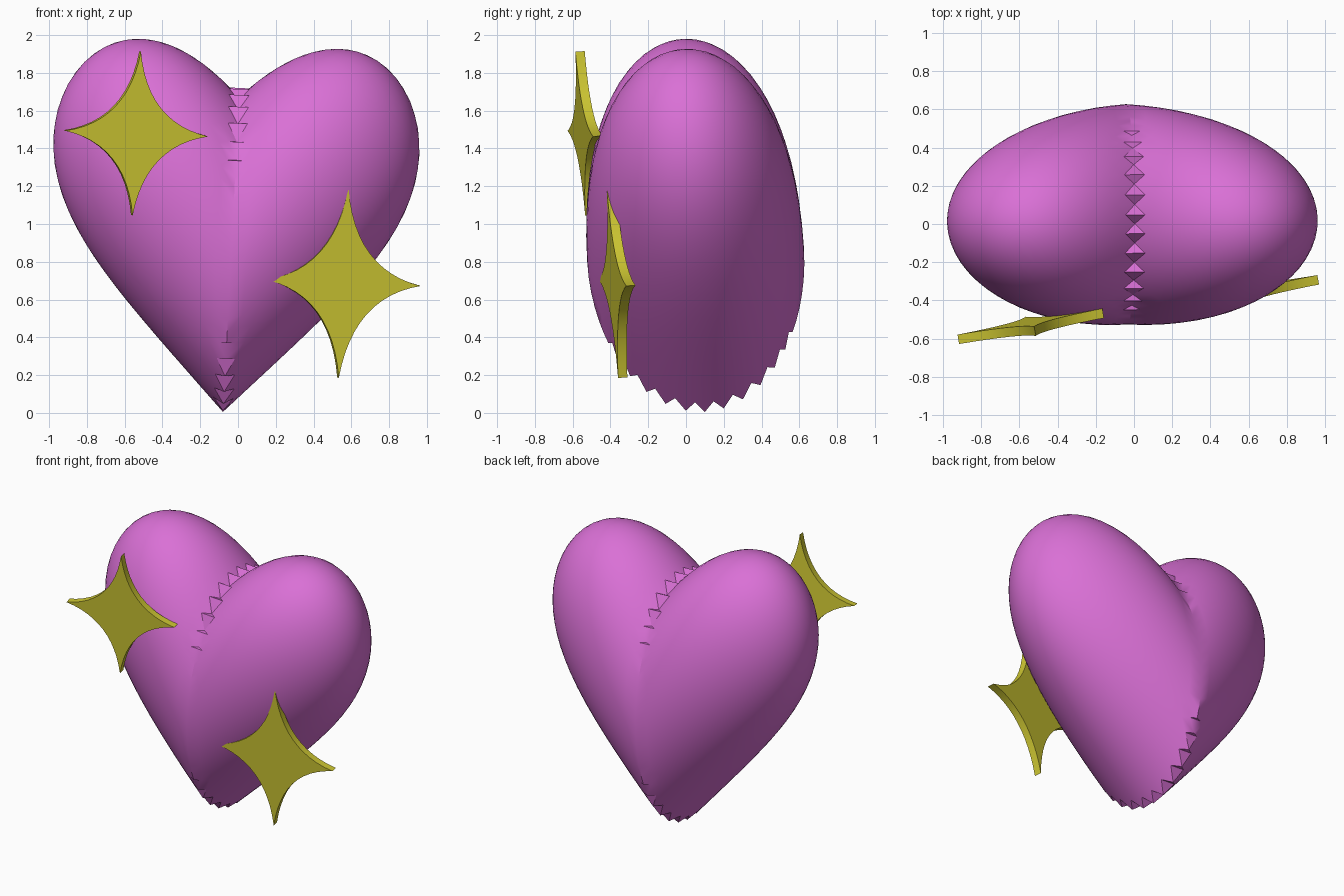
import bpy, bmesh, math
from mathutils import Matrix, Vector

cube = bpy.data.objects.get("Cube")
if cube:
    bpy.data.objects.remove(cube, do_unlink=True)


def make_material(name, color):
    mat = bpy.data.materials.new(name)
    mat.use_nodes = True
    mat.diffuse_color = color
    mat.node_tree.nodes["Principled BSDF"].inputs["Base Color"].default_value = color
    return mat


def add_object(name, bm, mat, matrix, smooth_angle):
    bmesh.ops.recalc_face_normals(bm, faces=bm.faces)
    mesh = bpy.data.meshes.new(name)
    bm.to_mesh(mesh)
    bm.free()
    mesh.materials.append(mat)
    obj = bpy.data.objects.new(name, mesh)
    bpy.context.collection.objects.link(obj)
    obj.matrix_world = matrix
    bpy.ops.object.select_all(action='DESELECT')
    obj.select_set(True)
    bpy.context.view_layer.objects.active = obj
    bpy.ops.object.shade_smooth_by_angle(angle=math.radians(smooth_angle))
    return obj


def rotation(axis, degrees):
    return Matrix.Rotation(math.radians(degrees), 4, axis)


pink = make_material("orchid pink", (0.70, 0.162, 0.672, 1))
gold = make_material("olive gold", (0.61, 0.565, 0.032, 1))

# Slight lean shared by all parts
lean = rotation('X', 3.4) @ rotation('Y', 2.9)

# Heart: a subdivided icosahedron, bent upward away from the middle plane
phi = (1 + 5 ** 0.5) / 2
bm = bmesh.new()
for a in (-1, 1):
    for b in (-phi, phi):
        for co in ((a, 0, b), (0, b, a), (b, a, 0)):
            bm.verts.new(co)
bmesh.ops.convex_hull(bm, input=bm.verts[:])
bmesh.ops.subdivide_edges(bm, edges=bm.edges[:], cuts=11, use_grid_fill=True)
bmesh.ops.triangulate(bm, faces=[f for f in bm.faces if len(f.verts) > 3])
for v in bm.verts:
    n = v.co.normalized()
    x = 0.97 * n.x
    lift = 1.03 * abs(x) - 0.45 * x * x
    v.co = (x, 0.575 * n.y, 0.835 + 0.835 * n.z + lift)
add_object("heart", bm, pink, Matrix.Translation((-0.08, 0.10, 0.005)) @ lean, 30)


# Sparkles: four-pointed plates with concave curved sides
def sparkle(name, center, half_width, half_height, thickness=0.05, steps=12):
    tips = [Vector((half_width, 0)), Vector((0, half_height)),
            Vector((-half_width, 0)), Vector((0, -half_height))]
    bm = bmesh.new()
    outline = []
    for i, start in enumerate(tips):
        end = tips[(i + 1) % 4]
        control = (start + end) * 0.14
        for k in range(steps):
            t = k / steps
            p = start * (1 - t) ** 2 + control * 2 * t * (1 - t) + end * t * t
            outline.append(bm.verts.new((p.x, -thickness / 2, p.y)))
    face = bm.faces.new(outline)
    back = bmesh.ops.extrude_face_region(bm, geom=[face])["geom"]
    bmesh.ops.translate(bm, vec=(0, thickness, 0),
                        verts=[g for g in back if isinstance(g, bmesh.types.BMVert)])
    add_object(name, bm, gold,
               Matrix.Translation(center) @ lean @ rotation('Z', 10), 30)


sparkle("upper_right_sparkle", (-0.54, -0.535, 1.48), 0.385, 0.435)
sparkle("lower_left_sparkle", (0.555, -0.365, 0.69), 0.415, 0.505)
